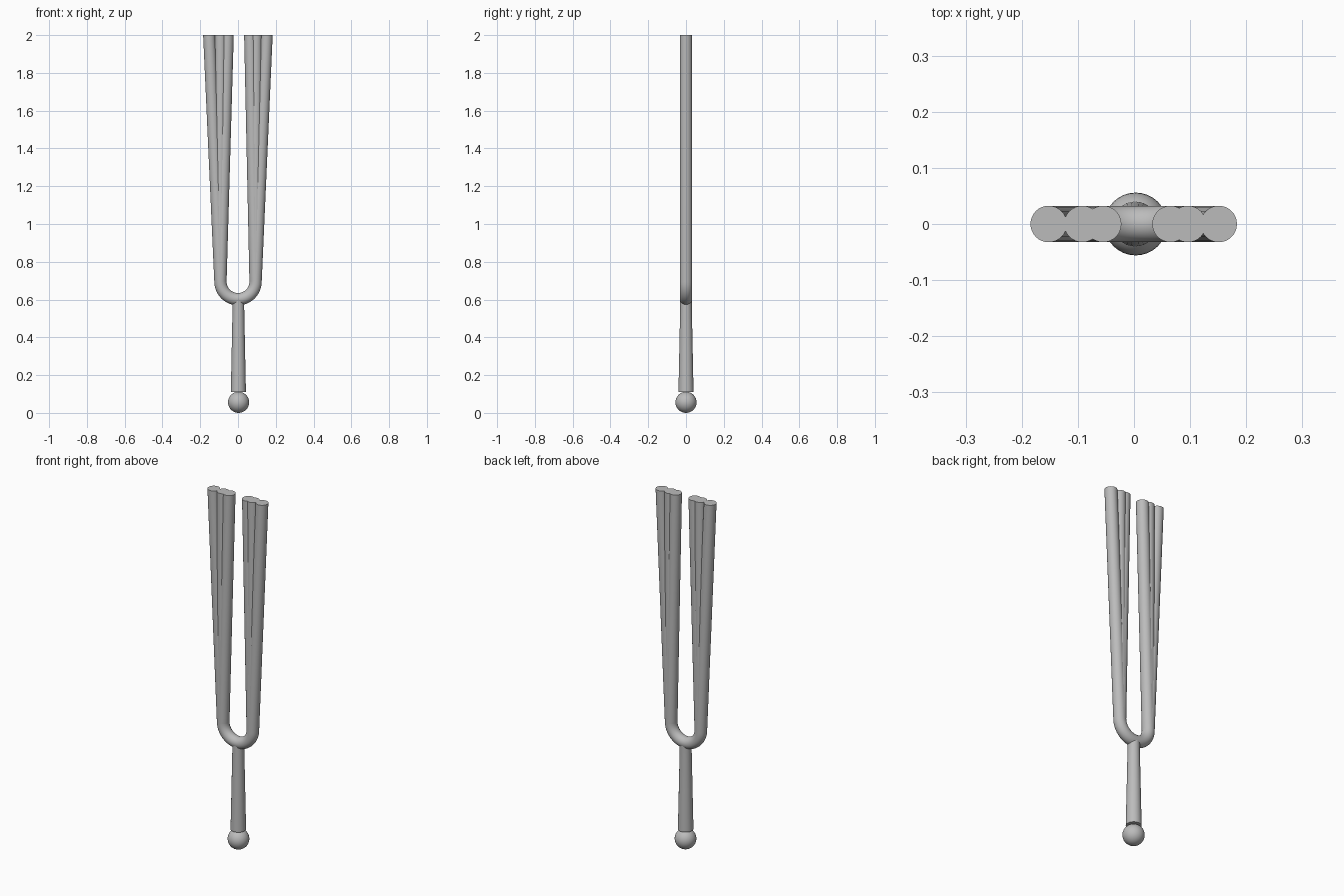
import bpy, bmesh, math
from mathutils import Vector

cube = bpy.data.objects.get("Cube")
if cube:
    bpy.data.objects.remove(cube, do_unlink=True)

SIDES = 32
TUBE = 0.0325      # prong radius
BEND = 0.093       # radius of the bend's centre line
BEND_Z = 0.695     # height of the bend's centre
TOP = 2.0

steel = bpy.data.materials.new("grey steel")
steel.use_nodes = True
grey = (0.5, 0.5, 0.5, 1)
steel.diffuse_color = grey
steel.node_tree.nodes["Principled BSDF"].inputs["Base Color"].default_value = grey


def finish(obj):
    obj.data.materials.append(steel)
    bpy.ops.object.select_all(action='DESELECT')
    obj.select_set(True)
    bpy.context.view_layer.objects.active = obj
    bpy.ops.object.shade_smooth_by_angle(angle=math.radians(40))


def loft(name, stations):
    """Round tube through (centre, side direction, radius) stations."""
    bm = bmesh.new()
    depth = Vector((0, 1, 0))
    rings = []
    for centre, side, radius in stations:
        ring = []
        for i in range(SIDES):
            a = math.tau * i / SIDES
            offset = Vector(side) * math.cos(a) + depth * math.sin(a)
            ring.append(bm.verts.new(Vector(centre) + offset * radius))
        rings.append(ring)
    for low, high in zip(rings, rings[1:]):
        for i in range(SIDES):
            j = (i + 1) % SIDES
            bm.faces.new((low[i], low[j], high[j], high[i]))
    bm.faces.new(rings[0])
    bm.faces.new(rings[-1])
    bmesh.ops.recalc_face_normals(bm, faces=bm.faces)
    mesh = bpy.data.meshes.new(name)
    bm.to_mesh(mesh)
    bm.free()
    obj = bpy.data.objects.new(name, mesh)
    bpy.context.collection.objects.link(obj)
    finish(obj)


# Outer prongs joined by the round bend
X = (1, 0, 0)
path = [((0.151, 0, TOP), X, TUBE)]
STEPS = 24
for i in range(STEPS + 1):
    a = -math.pi * i / STEPS
    side = (math.cos(a), 0, math.sin(a))
    path.append(((BEND * side[0], 0, BEND_Z + BEND * side[2]), side, TUBE))
path.append(((-0.152, 0, TOP), (-1, 0, 0), TUBE))
loft("outer_prongs_and_bend", path)

# Extra prongs fanning out of each side
for name, base, tip in (("left_middle_prong", BEND, 0.096),
                        ("left_inner_prong", BEND, 0.065),
                        ("right_middle_prong", -BEND, -0.092),
                        ("right_inner_prong", -BEND, -0.055)):
    loft(name, [((base, 0, BEND_Z), X, TUBE), ((tip, 0, TOP), X, TUBE)])

# Tapered handle with a slight flare under the bend
loft("handle", [((0.002, 0, z), X, r) for z, r in
                ((0.11, 0.04), (0.35, 0.035), (0.55, 0.031), (0.6, 0.031))])

# Ball at the foot
bpy.ops.mesh.primitive_uv_sphere_add(segments=32, ring_count=16, radius=0.056,
                                     location=(0.003, 0, 0.056))
ball = bpy.context.object
ball.name = "ball"
finish(ball)
